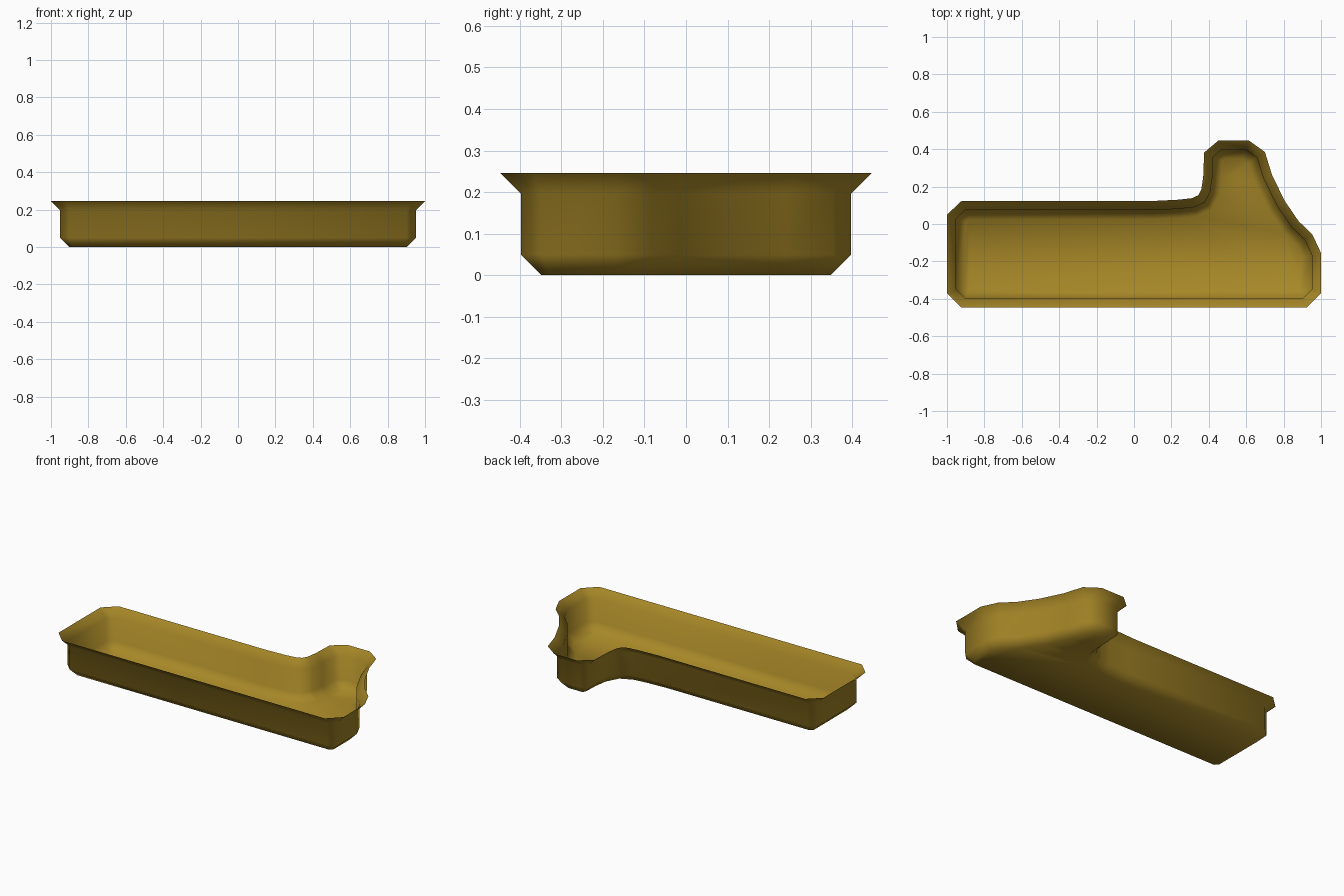
import bpy, bmesh
from mathutils import Vector

if "Cube" in bpy.data.objects:
    bpy.data.objects.remove(bpy.data.objects["Cube"])

# Rim outline seen from above, counter-clockwise
RIM = [(-1, -0.37), (-0.922, -0.447), (0.922, -0.447), (1, -0.37), (1, -0.155),
       (0.953, -0.055), (0.88, 0.015), (0.805, 0.125), (0.738, 0.262), (0.70, 0.385),
       (0.613, 0.447), (0.452, 0.447), (0.375, 0.382), (0.37, 0.25), (0.36, 0.185),
       (0.343, 0.153), (0.31, 0.138), (0.24, 0.13), (0.1, 0.123),
       (-0.922, 0.123), (-1, 0.05)]
STEP = 0.049


def inset(points, dist):
    """Move every edge of the outline inwards by dist with mitred corners."""
    pts = [Vector(p) for p in points]
    out = []
    for i, p in enumerate(pts):
        a = (p - pts[i - 1]).normalized()
        b = (pts[(i + 1) % len(pts)] - p).normalized()
        na, nb = Vector((-a.y, a.x)), Vector((-b.y, b.x))
        out.append(p + (na + nb) * dist / (1 + na.dot(nb)))
    return out


# Tray shell: floor, lower bevel, upright wall, flared rim
bm = bmesh.new()
rings = []
for dist, z in ((2 * STEP, 0), (STEP, STEP), (STEP, 0.197), (0, 0.246)):
    rings.append([bm.verts.new((p.x, p.y, z)) for p in inset(RIM, dist)])
n = len(RIM)
for low, high in zip(rings, rings[1:]):
    for i in range(n):
        j = (i + 1) % n
        bm.faces.new((low[i], low[j], high[j], high[i]))
floor = bm.faces.new(list(reversed(rings[0])))
bmesh.ops.triangulate(bm, faces=[floor])
for f in bm.faces:
    f.smooth = True

mesh = bpy.data.meshes.new("tray")
bm.to_mesh(mesh)
bm.free()

# Olive gold finish
mat = bpy.data.materials.new("olive gold")
mat.diffuse_color = (0.38, 0.24, 0.02, 1)
mat.use_nodes = True
mat.node_tree.nodes["Principled BSDF"].inputs["Base Color"].default_value = mat.diffuse_color
mesh.materials.append(mat)
tray = bpy.data.objects.new("tray", mesh)
bpy.context.collection.objects.link(tray)
